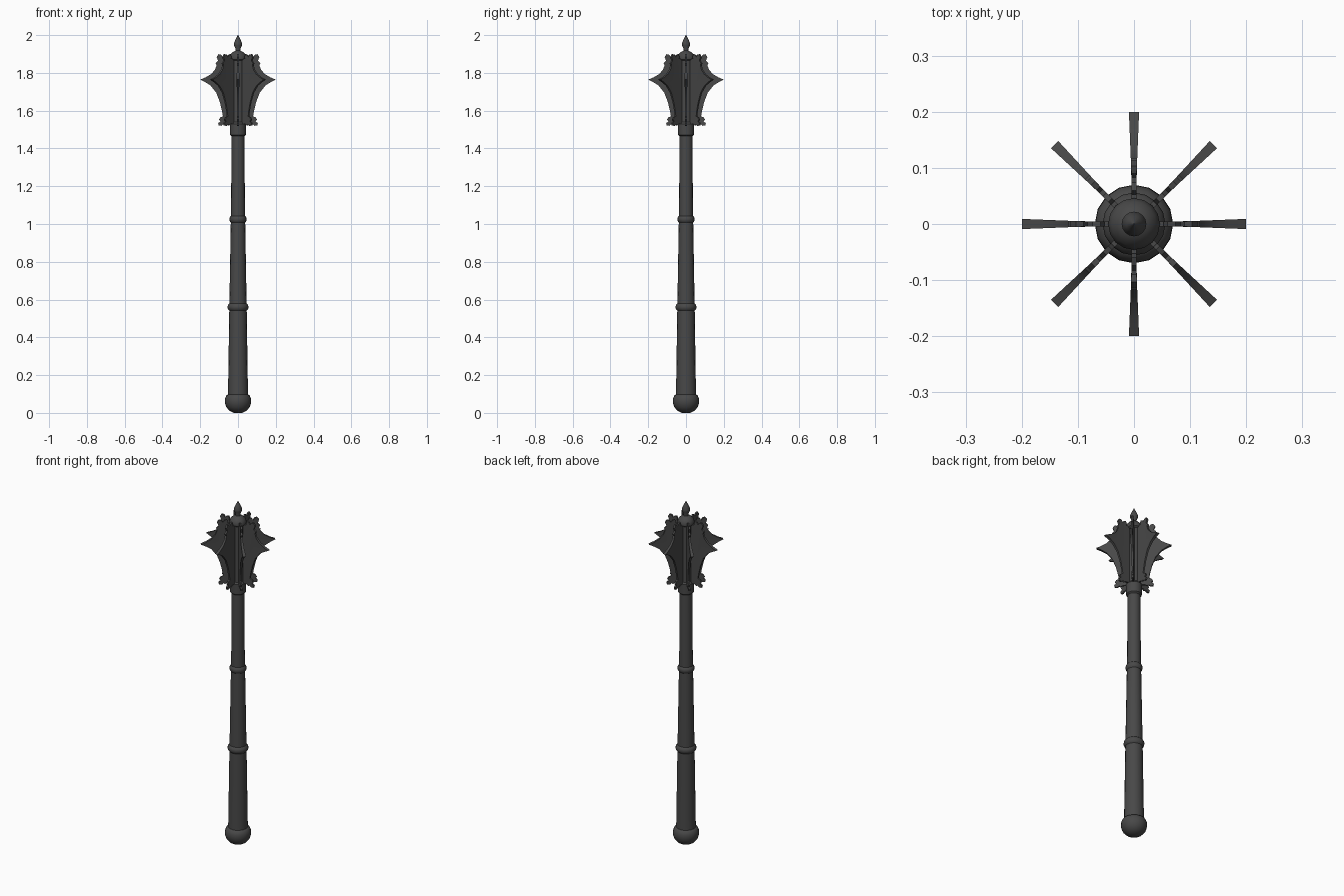
import bpy, bmesh, math
from mathutils import Matrix

steel = bpy.data.materials.new("dark steel")
steel.diffuse_color = (0.065, 0.065, 0.065, 1)


def finish(name, bm, angle=35):
    bmesh.ops.recalc_face_normals(bm, faces=bm.faces[:])
    me = bpy.data.meshes.new(name)
    bm.to_mesh(me)
    bm.free()
    me.materials.append(steel)
    ob = bpy.data.objects.new(name, me)
    bpy.context.collection.objects.link(ob)
    bpy.ops.object.select_all(action='DESELECT')
    ob.select_set(True)
    bpy.context.view_layer.objects.active = ob
    bpy.ops.object.shade_smooth_by_angle(angle=math.radians(angle))
    return ob


def lathe(name, profile, sides=16):
    """Revolve (radius, z) points around z, capping both ends."""
    bm = bmesh.new()
    rings = []
    for r, z in profile:
        rings.append([bm.verts.new((r * math.cos(2 * math.pi * i / sides),
                                    r * math.sin(2 * math.pi * i / sides), z))
                      for i in range(sides)])
    for a, b in zip(rings, rings[1:]):
        for i in range(sides):
            j = (i + 1) % sides
            bm.faces.new((a[i], a[j], b[j], b[i]))
    bm.faces.new(rings[0][::-1])
    bm.faces.new(rings[-1])
    return finish(name, bm)


# handle: pommel, grip, two rings and the tapering shaft
lathe("pommel", [(0.022, 0.0), (0.045, 0.012), (0.062, 0.03), (0.07, 0.055),
                 (0.069, 0.075), (0.062, 0.092), (0.05, 0.1)])
lathe("grip", [(0.053, 0.09), (0.046, 0.555)])
lathe("middle_shaft", [(0.046, 0.55), (0.038, 1.02)])
lathe("upper_shaft", [(0.037, 1.02), (0.034, 1.49)])
for name, z, r in (("lower_ring", 0.56, 0.056), ("upper_ring", 1.025, 0.046)):
    lathe(name, [(r - 0.011, z - 0.02), (r - 0.003, z - 0.012), (r, z),
                 (r - 0.003, z + 0.012), (r - 0.011, z + 0.02)])

# head: collar, core, dome and pointed finial
lathe("collar", [(0.034, 1.465), (0.042, 1.472), (0.043, 1.53), (0.036, 1.54)])
lathe("head_core", [(0.036, 1.52), (0.036, 1.87)])
lathe("dome", [(0.036, 1.865), (0.045, 1.872), (0.046, 1.882), (0.04, 1.898),
               (0.027, 1.911), (0.012, 1.918)])
lathe("finial", [(0.014, 1.91), (0.012, 1.925), (0.021, 1.945), (0.022, 1.955),
                 (0.014, 1.975), (0.001, 2.0)])

# flange edge: (inner line x, z, outer edge x, z) from bottom to top
EDGE = [
    (0.060, 1.530, 0.070, 1.522), (0.066, 1.532, 0.080, 1.530),
    (0.068, 1.535, 0.088, 1.520), (0.070, 1.538, 0.102, 1.521),
    (0.071, 1.542, 0.105, 1.534), (0.071, 1.546, 0.093, 1.543),
    (0.071, 1.550, 0.101, 1.552), (0.070, 1.556, 0.094, 1.564),
    (0.069, 1.566, 0.080, 1.570), (0.070, 1.600, 0.085, 1.600),
    (0.076, 1.650, 0.096, 1.645), (0.086, 1.695, 0.115, 1.695),
    (0.098, 1.730, 0.145, 1.733), (0.106, 1.750, 0.175, 1.752),
    (0.110, 1.765, 0.200, 1.764), (0.106, 1.776, 0.172, 1.776),
    (0.098, 1.790, 0.143, 1.793), (0.089, 1.810, 0.122, 1.816),
    (0.085, 1.830, 0.113, 1.840), (0.083, 1.842, 0.118, 1.851),
    (0.082, 1.850, 0.105, 1.864), (0.081, 1.858, 0.113, 1.884),
    (0.079, 1.864, 0.103, 1.899), (0.076, 1.868, 0.090, 1.896),
    (0.071, 1.871, 0.083, 1.880), (0.066, 1.873, 0.074, 1.894),
    (0.061, 1.874, 0.060, 1.899), (0.056, 1.875, 0.053, 1.884),
]


def half_thickness(x):
    return 0.0045 + max(0, x - 0.085) * 0.04


def flange(name, angle):
    bm = bmesh.new()
    sides = []
    for s in (-1, 1):
        inner = [bm.verts.new((x, s * 0.0045, z)) for x, z, _, _ in EDGE]
        outer = [bm.verts.new((x, s * half_thickness(x), z)) for _, _, x, z in EDGE]
        root = [bm.verts.new((0.02, s * 0.0045, 1.875)),
                bm.verts.new((0.02, s * 0.0045, 1.53))]
        bm.faces.new(inner + root)                 # flat plate
        for i in range(len(EDGE) - 1):             # flared rim
            bm.faces.new((inner[i], inner[i + 1], outer[i + 1], outer[i]))
        sides.append([root[1], inner[0]] + outer + [inner[-1], root[0]])
    a, b = sides
    for i in range(len(a)):                        # narrow outer edge
        j = (i + 1) % len(a)
        bm.faces.new((a[i], a[j], b[j], b[i]))
    bmesh.ops.transform(bm, matrix=Matrix.Rotation(angle, 4, 'Z'), verts=bm.verts[:])
    return finish(name, bm, 30)


for k in range(8):
    flange(f"flange_{k + 1}", k * math.pi / 4)
